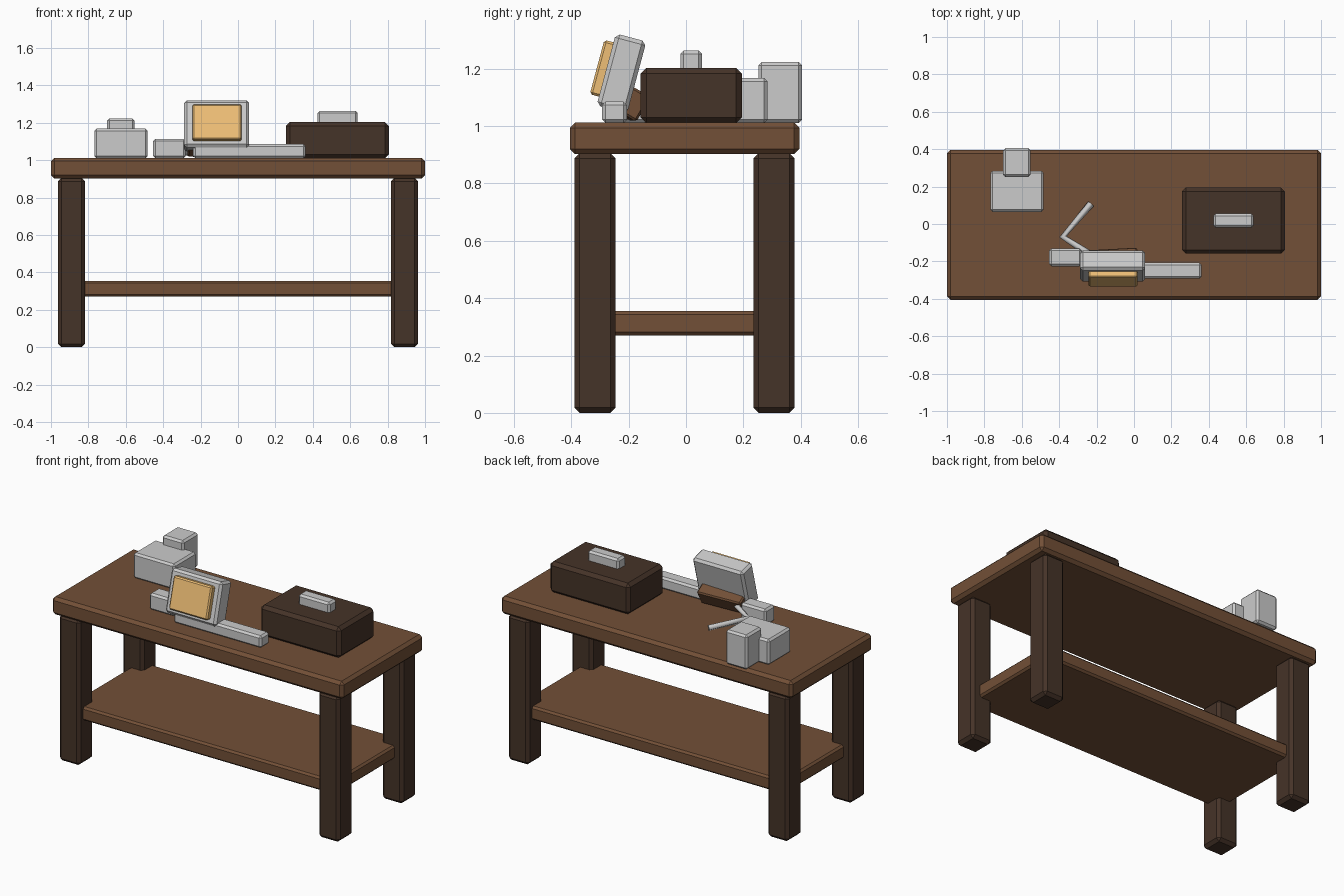
import bpy
from math import radians
from mathutils import Vector, Matrix

if "Cube" in bpy.data.objects:
    bpy.data.objects.remove(bpy.data.objects["Cube"])


def material(name, rgb):
    m = bpy.data.materials.new(name)
    m.diffuse_color = (*rgb, 1)
    m.use_nodes = True
    m.node_tree.nodes["Principled BSDF"].inputs["Base Color"].default_value = m.diffuse_color
    return m


wood = material("wood", (0.17, 0.08, 0.038))
dark_wood = material("dark_wood", (0.06, 0.033, 0.021))
amber = material("amber", (0.86, 0.52, 0.18))


def block(name, x, y, z, mat=None, bevel=0.012, tilt=None, pivot=(0, 0, 0)):
    """Chamfered box from (min, max) ranges; optional rotation about a pivot."""
    bpy.ops.mesh.primitive_cube_add(size=1)
    ob = bpy.context.object
    ob.name = name
    size = Vector((x[1] - x[0], y[1] - y[0], z[1] - z[0]))
    mid = Vector((sum(x) / 2, sum(y) / 2, sum(z) / 2))
    ob.data.transform(Matrix.Translation(mid) @ Matrix.Diagonal((*size, 1)))
    if tilt:
        ob.location = pivot
        ob.rotation_euler = [radians(a) for a in tilt]
    b = ob.modifiers.new("chamfer", 'BEVEL')
    b.width = bevel
    b.segments = 1
    if mat:
        ob.data.materials.append(mat)
    return ob


# Bench
block("bench_top", (-1, 1), (-0.405, 0.395), (0.902, 1.012), wood, 0.018)
block("lower_shelf", (-0.91, 0.91), (-0.35, 0.34), (0.27, 0.355), wood, 0.012)
for sx, side in ((-1, "left"), (1, "right")):
    for y, end in ((-0.317, "front"), (0.307, "back")):
        block(f"{end}_{side}_leg", (sx * 0.89 - 0.072, sx * 0.89 + 0.072),
              (y - 0.072, y + 0.072), (0, 0.905), dark_wood, 0.018)

# Case with handle
block("case", (0.257, 0.806), (-0.158, 0.195), (1.01, 1.203), dark_wood, 0.02)
block("case_handle", (0.425, 0.64), (-0.02, 0.056), (1.19, 1.263))

# Two storage blocks at the back left
block("wide_block", (-0.768, -0.483), (0.065, 0.284), (1.01, 1.168))
block("tall_block", (-0.7, -0.553), (0.252, 0.405), (1.01, 1.223))

# Tilted display with its screen, built around the display centre
pivot = (-0.114, -0.225, 1.183)
block("display_frame", (-0.174, 0.174), (-0.055, 0.055), (-0.13, 0.13), None, 0.014,
      (-15, 0, 0), pivot)
block("display_screen", (-0.13, 0.134), (-0.088, -0.04), (-0.098, 0.098), amber, 0.008,
      (-15, 0, 0), pivot)
block("display_stand", (-0.145, 0.145), (-0.04, 0.04), (-0.05, 0.05), wood, 0.008,
      (-30, 0, 3), (-0.125, -0.19, 1.078))

# Bar and small block beside the display
block("long_bar", (-0.24, 0.362), (-0.292, -0.206), (1.01, 1.085))
block("small_block", (-0.454, -0.28), (-0.226, -0.131), (1.01, 1.113))

# Bent cable as a four-sided tube
curve = bpy.data.curves.new("cable", 'CURVE')
curve.dimensions = '3D'
curve.bevel_depth = 0.02
curve.bevel_resolution = 0
curve.use_fill_caps = True
path = [(-0.24, -0.16, 1.07), (-0.38, -0.068, 1.065), (-0.23, 0.108, 1.035)]
spline = curve.splines.new('POLY')
spline.points.add(len(path) - 1)
for p, co in zip(spline.points, path):
    p.co = (*co, 1)
cable = bpy.data.objects.new("cable", curve)
bpy.context.collection.objects.link(cable)
